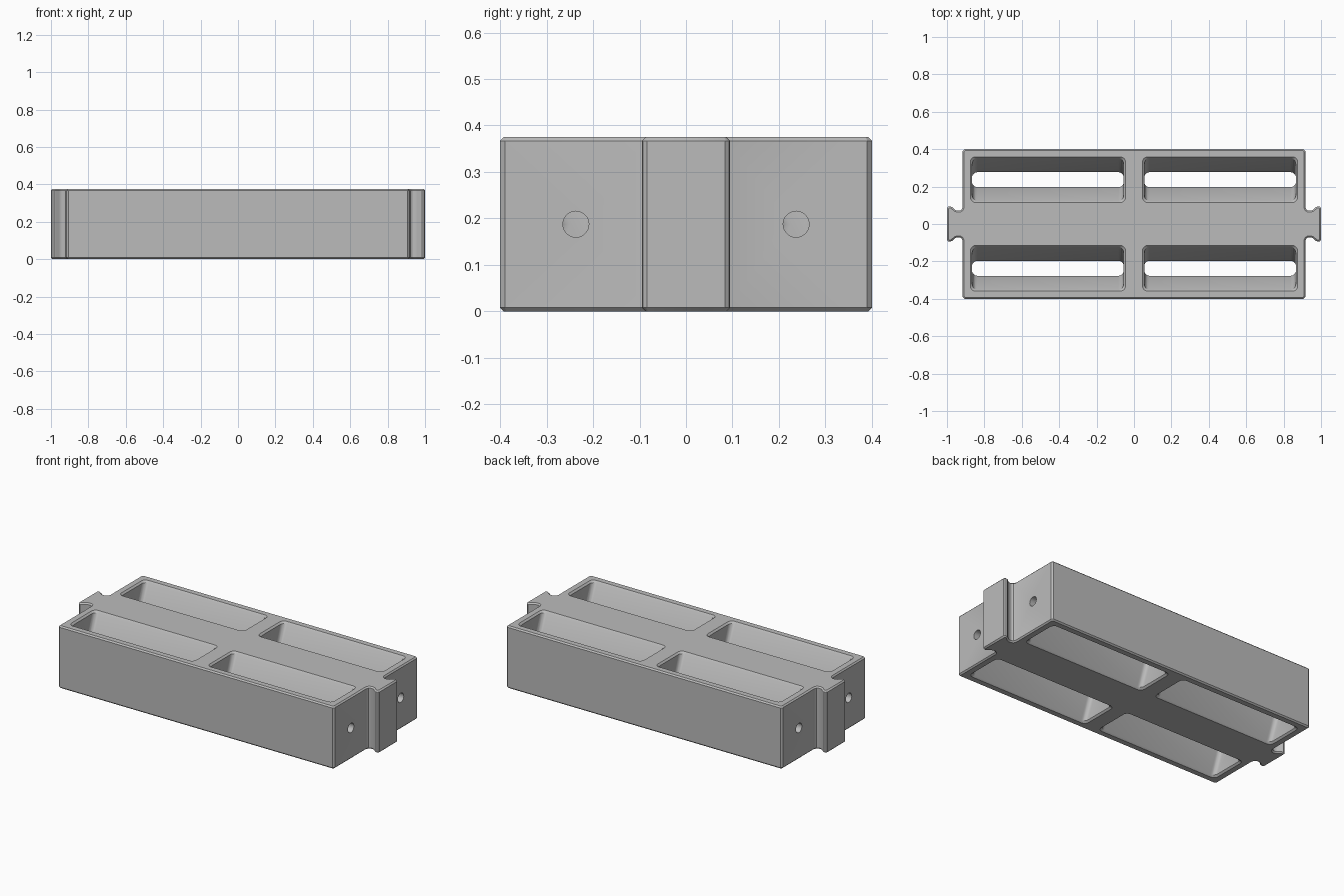
import bpy, bmesh, math

if "Cube" in bpy.data.objects:
    bpy.data.objects.remove(bpy.data.objects["Cube"], do_unlink=True)

H = 0.375          # block height
C = 0.01           # edge chamfer

grey = bpy.data.materials.new("plain grey")
grey.use_nodes = True
grey.diffuse_color = (0.5, 0.5, 0.5, 1)
grey.node_tree.nodes["Principled BSDF"].inputs["Base Color"].default_value = (0.5, 0.5, 0.5, 1)


def make_object(name, bm):
    bmesh.ops.recalc_face_normals(bm, faces=bm.faces)
    mesh = bpy.data.meshes.new(name)
    bm.to_mesh(mesh)
    bm.free()
    obj = bpy.data.objects.new(name, mesh)
    mesh.materials.append(grey)
    bpy.context.collection.objects.link(obj)
    return obj


def loft(name, rings):
    """Solid skinned through rings of equal point count, capped at both ends."""
    bm = bmesh.new()
    loops = [[bm.verts.new(p) for p in ring] for ring in rings]
    n = len(loops[0])
    for a, b in zip(loops, loops[1:]):
        for i in range(n):
            j = (i + 1) % n
            bm.faces.new((a[i], a[j], b[j], b[i]))
    bm.faces.new(loops[0])
    bm.faces.new(loops[-1])
    return make_object(name, bm)


def rounded_rect(cx, cy, hx, hy, r, z, steps=5):
    pts = []
    for k, (sx, sy) in enumerate(((1, 1), (-1, 1), (-1, -1), (1, -1))):
        for s in range(steps + 1):
            a = math.pi / 2 * (k + s / steps)
            pts.append((cx + sx * (hx - r) + r * math.cos(a),
                        cy + sy * (hy - r) + r * math.sin(a), z))
    return pts


# Block outline with a dovetail key on each end: one quarter, then mirrored
quarter = [(1.0, 0.084), (0.994, 0.092), (0.984, 0.095), (0.972, 0.09), (0.957, 0.076),
           (0.945, 0.071), (0.932, 0.071), (0.922, 0.077), (0.917, 0.088),
           (0.917, 0.39), (0.907, 0.4)]
half = quarter + [(-x, y) for x, y in reversed(quarter)]
outline = half + [(x, -y) for x, y in reversed(half)]

bm = bmesh.new()
base = bm.faces.new([bm.verts.new((x, y, 0)) for x, y in outline])
top = bmesh.ops.extrude_face_region(bm, geom=[base])["geom"]
bmesh.ops.translate(bm, vec=(0, 0, H), verts=[v for v in top if isinstance(v, bmesh.types.BMVert)])
bmesh.ops.recalc_face_normals(bm, faces=bm.faces)
rims = [e for e in bm.edges if abs(e.verts[0].co.z - e.verts[1].co.z) < 1e-5]
bmesh.ops.bevel(bm, geom=rims, offset=C * 0.8, segments=1, affect="EDGES", clamp_overlap=True)
block = make_object("block_with_dovetail_keys", bm)

# Cutters: four pockets narrowing to a waist, and a pin hole in each end wall
cutters = []
for sx in (1, -1):
    for sy in (1, -1):
        side = ("left" if sx > 0 else "right") + ("_back" if sy > 0 else "_front")
        cx, cy = 0.46 * sx, 0.237 * sy
        levels = [(-C, 0.425, 0.131), (C, 0.405, 0.113), (H / 2, 0.405, 0.04),
                  (H - C, 0.405, 0.113), (H + C, 0.425, 0.131)]
        cutters.append(loft("pocket_cutter_" + side,
                            [rounded_rect(cx, cy, hx, hy, 0.028, z) for z, hx, hy in levels]))
        circle = [math.tau * i / 24 for i in range(24)]
        cutters.append(loft("pin_hole_cutter_" + side,
                            [[(x * sx, cy + 0.028 * math.cos(a), H / 2 + 0.028 * math.sin(a))
                              for a in circle] for x in (0.8, 0.95)]))

for cutter in cutters:
    cutter.hide_render = True
    mod = block.modifiers.new(cutter.name, "BOOLEAN")
    mod.operation = "DIFFERENCE"
    mod.solver = "EXACT"
    mod.object = cutter

# Bake the cuts, then remove the cutters
bpy.context.view_layer.update()
bpy.context.view_layer.objects.active = block
block.select_set(True)
for mod in list(block.modifiers):
    bpy.ops.object.modifier_apply(modifier=mod.name)
for cutter in cutters:
    bpy.data.objects.remove(cutter, do_unlink=True)

bpy.ops.object.shade_smooth_by_angle(angle=math.radians(30))
